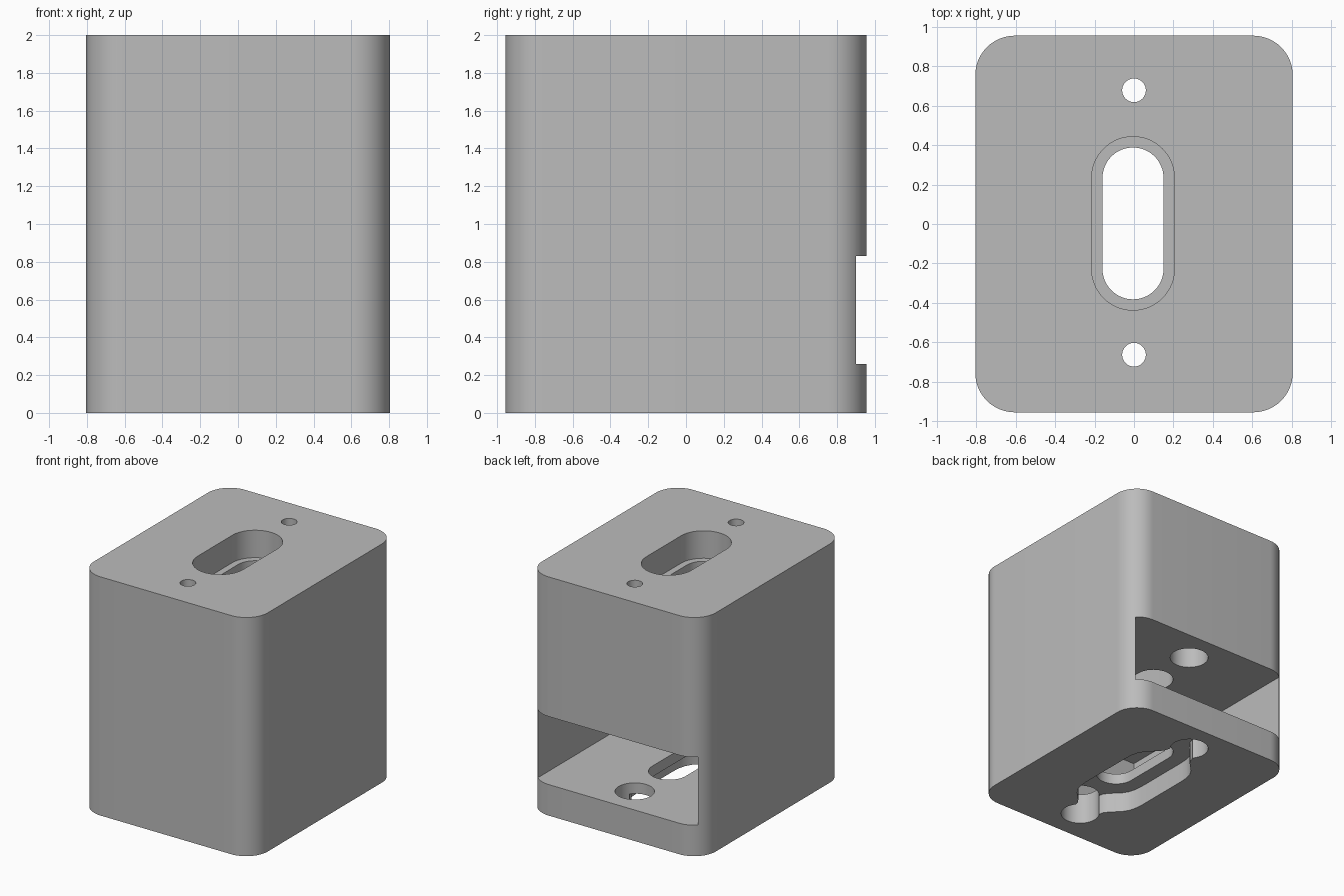
import bpy, bmesh, math

if "Cube" in bpy.data.objects:
    bpy.data.objects.remove(bpy.data.objects["Cube"])

grey = bpy.data.materials.new("plain grey")
grey.diffuse_color = (0.5, 0.5, 0.5, 1)
grey.use_nodes = True
grey.node_tree.nodes["Principled BSDF"].inputs["Base Color"].default_value = grey.diffuse_color


def prism(name, outline, z0, z1):
    """Extrude a counter-clockwise outline from z0 to z1."""
    bm = bmesh.new()
    base = bm.faces.new([bm.verts.new((x, y, z0)) for x, y in outline])
    ext = bmesh.ops.extrude_face_region(bm, geom=[base])
    verts = [g for g in ext["geom"] if isinstance(g, bmesh.types.BMVert)]
    bmesh.ops.translate(bm, verts=verts, vec=(0, 0, z1 - z0))
    bmesh.ops.recalc_face_normals(bm, faces=bm.faces)
    me = bpy.data.meshes.new(name)
    bm.to_mesh(me)
    bm.free()
    me.materials.append(grey)
    ob = bpy.data.objects.new(name, me)
    bpy.context.collection.objects.link(ob)
    return ob


def rounded(hx, hy, r, cx=0, cy=0, n=16):
    """Rounded rectangle; also gives circles and stadium slots."""
    pts = []
    for q, (sx, sy) in enumerate([(1, 1), (-1, 1), (-1, -1), (1, -1)]):
        for i in range(n + 1):
            a = math.pi / 2 * (q + i / n)
            p = (cx + sx * (hx - r) + r * math.cos(a),
                 cy + sy * (hy - r) + r * math.sin(a))
            if not pts or math.dist(p, pts[-1]) > 1e-5:
                pts.append(p)
    if math.dist(pts[0], pts[-1]) < 1e-5:
        pts.pop()
    return pts


def cut(body, outline, z0, z1):
    cutter = prism("cutter", outline, z0, z1)
    cutter.hide_render = True
    mod = body.modifiers.new("cut", "BOOLEAN")
    mod.operation = "DIFFERENCE"
    mod.solver = "EXACT"
    mod.object = cutter
    bpy.context.view_layer.objects.active = body
    bpy.ops.object.modifier_apply(modifier=mod.name)
    bpy.data.objects.remove(cutter)


# Block with rounded upright corners
body = prism("housing", rounded(0.805, 0.955, 0.2), 0, 2)

# Compartment open at the back
cut(body, [(-0.742, -0.887), (0.742, -0.887), (0.742, 1.2), (-0.742, 1.2)], 0.26, 0.83)

# Slot running through the block, with a wider pocket at the top
cut(body, rounded(0.155, 0.385, 0.155, -0.005, 0.003), -0.1, 2.1)
cut(body, rounded(0.21, 0.44, 0.21, -0.005, 0.003), 1.77, 2.1)

# Screw holes: wide bores from below, narrow holes through the top
for y in (-0.663, 0.678):
    cut(body, rounded(0.15, 0.15, 0.15, 0, y), -0.1, 1.77)
    cut(body, rounded(0.06, 0.06, 0.06, 0, y), 1.7, 2.1)

# Waisted recess under the base, running into the screw bores
half = [(0.286, 0.24), (0.281, 0.31), (0.265, 0.37), (0.235, 0.42), (0.195, 0.46),
        (0.155, 0.50), (0.130, 0.535), (0.122, 0.57), (0.10, 0.62)]
right = [(x, -y) for x, y in reversed(half)] + half
cut(body, right + [(-x, -y) for x, y in right], -0.1, 0.17)

# Smooth curves, crisp edges
bpy.ops.object.select_all(action="DESELECT")
body.select_set(True)
bpy.context.view_layer.objects.active = body
bpy.ops.object.shade_smooth_by_angle(angle=math.radians(30))
